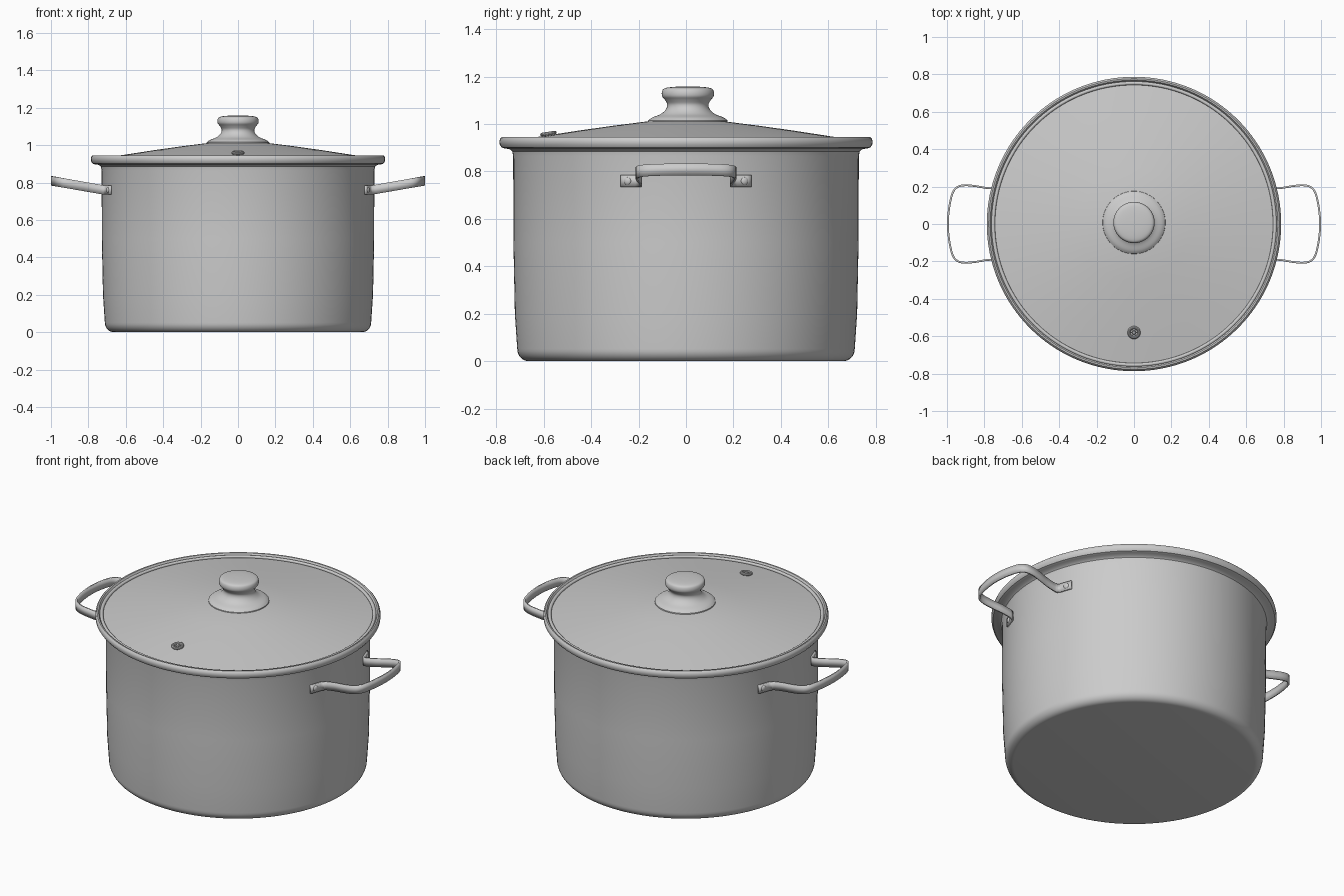
import bpy, bmesh, math
from mathutils import Vector, Matrix

if "Cube" in bpy.data.objects:
    bpy.data.objects.remove(bpy.data.objects["Cube"])


def smooth_path(pts, steps=6):
    """Catmull-Rom curve through 2D points."""
    p = [Vector(q) for q in pts]
    p = [2 * p[0] - p[1]] + p + [2 * p[-1] - p[-2]]
    out = []
    for i in range(1, len(p) - 2):
        a, b, c, d = p[i - 1:i + 3]
        for k in range(steps):
            t = k / steps
            out.append(0.5 * (2 * b + (c - a) * t + (2 * a - 5 * b + 4 * c - d) * t * t
                              + (3 * b - a - 3 * c + d) * t ** 3))
    return out + [p[-2]]


def finish(name, bm, angle=35):
    bmesh.ops.recalc_face_normals(bm, faces=bm.faces)
    mesh = bpy.data.meshes.new(name)
    bm.to_mesh(mesh)
    bm.free()
    ob = bpy.data.objects.new(name, mesh)
    bpy.context.collection.objects.link(ob)
    bpy.ops.object.select_all(action='DESELECT')
    ob.select_set(True)
    bpy.context.view_layer.objects.active = ob
    bpy.ops.object.shade_smooth_by_angle(angle=math.radians(angle))
    return ob


def lathe(name, profile, segs=128, closed=False, matrix=Matrix()):
    """Revolve an (r, z) profile around z."""
    bm = bmesh.new()
    vs = [bm.verts.new((r, 0, z)) for r, z in profile]
    es = [bm.edges.new(e) for e in zip(vs, vs[1:])]
    if closed:
        es.append(bm.edges.new((vs[-1], vs[0])))
    bmesh.ops.spin(bm, geom=vs + es, cent=(0, 0, 0), axis=(0, 0, 1),
                   angle=math.tau, steps=segs, use_merge=True)
    bmesh.ops.remove_doubles(bm, verts=bm.verts, dist=1e-5)
    bmesh.ops.transform(bm, matrix=matrix, verts=bm.verts)
    return finish(name, bm)


def mirror(ob):
    m = ob.modifiers.new("mirror", 'MIRROR')
    m.use_axis = (True, True, False)
    m.use_clip = True


# Pot body: flat base, rounded bottom edge, flared rolled rim, inner wall
corner = [(0.664 + 0.048 * math.sin(a), 0.052 - 0.052 * math.cos(a))
          for a in [math.pi / 2 * i / 8 for i in range(9)]]
rim = [(0.722, 0.2), (0.728, 0.5), (0.729, 0.865), (0.733, 0.885), (0.745, 0.895),
       (0.765, 0.897), (0.778, 0.902), (0.786, 0.914), (0.787, 0.928), (0.784, 0.939),
       (0.777, 0.946), (0.769, 0.945), (0.765, 0.938), (0.750, 0.918), (0.725, 0.905), (0.717, 0.87)]
inside = [(0.71, 0.2), (0.70, 0.06), (0.66, 0.015), (0, 0.015)]
lathe("pot_body", [(0, 0)] + corner + rim + inside)

# Lid: shallow cone with a slight dome
lathe("lid", [(0, 1.018), (0.165, 1.011), (0.3, 0.994), (0.45, 0.973), (0.6, 0.950),
              (0.75, 0.926), (0.75, 0.916), (0.6, 0.940), (0.3, 0.984), (0, 1.006)])

# Metal band around the lid edge
band = [(0.753 + 0.010 * math.cos(a), 0.930 + 0.009 * math.sin(a))
        for a in [math.tau * i / 12 for i in range(12)]]
lathe("lid_band", band, closed=True)

# Knob: flared foot, narrow neck, rounded cap
knob = smooth_path([(0.167, 1.016), (0.150, 1.028), (0.115, 1.042), (0.093, 1.062),
                    (0.087, 1.083), (0.097, 1.102), (0.109, 1.118), (0.109, 1.138),
                    (0.098, 1.151), (0.060, 1.157), (0, 1.159)], 4)
lathe("lid_knob", [(0, 1.005), (0.160, 1.006), (0.168, 1.010)] + [tuple(v) for v in knob], 64,
      matrix=Matrix.Translation((0, 0.008, 0)))

# Steam vent: ring, hub and spokes lying on the sloping lid
vent = Matrix.Translation((0, -0.58, 0.957)) @ Matrix.Rotation(0.155, 4, 'X')
ring = [(0.027 + 0.008 * math.cos(a), 0.003 + 0.008 * math.sin(a))
        for a in [math.tau * i / 10 for i in range(10)]]
lathe("vent_ring", ring, 32, closed=True, matrix=vent)
lathe("vent_hub", [(0, -0.004), (0.010, -0.004), (0.010, 0.006), (0.007, 0.009), (0, 0.009)],
      20, matrix=vent)
bm = bmesh.new()
for i in range(3):
    bmesh.ops.create_cube(bm, size=1, matrix=vent @ Matrix.Rotation(i * math.pi / 3, 4, 'Z')
                          @ Matrix.Translation((0, 0, 0.001)) @ Matrix.Diagonal((0.05, 0.006, 0.008, 1)))
finish("vent_spokes", bm)

# Handles: a flat strap; tab hugs the pot, then loops outward and slightly up
tab = [Vector((math.sqrt(0.734 ** 2 - y * y), y)) for y in (0.275, 0.255, 0.235, 0.215, 0.203)]
loop = smooth_path([(0.715, 0.194), (0.735, 0.190), (0.79, 0.193), (0.85, 0.203), (0.905, 0.207),
                    (0.945, 0.197), (0.970, 0.165), (0.986, 0.10), (0.993, 0.045), (0.995, 0)])
bm = bmesh.new()
rows = []
for x, y in tab + loop:
    z = 0.760 + max(0, x - 0.715) * 0.175
    rows.append([bm.verts.new((x, y, z + s * 0.025)) for s in (-1, 1)])
for a, b in zip(rows, rows[1:]):
    bm.faces.new((a[0], b[0], b[1], a[1]))
straps = finish("handle_straps", bm)
mirror(straps)
sol = straps.modifiers.new("thickness", 'SOLIDIFY')
sol.thickness = 0.010
sol.offset = 0

# Rivets on the handle tabs
ang = math.asin(0.247 / 0.738)
place = (Matrix.Rotation(ang, 4, 'Z') @ Matrix.Translation((0.738, 0, 0.76))
         @ Matrix.Diagonal((0.5, 1, 1, 1)))
bm = bmesh.new()
bmesh.ops.create_uvsphere(bm, u_segments=20, v_segments=12, radius=0.016, matrix=place)
mirror(finish("handle_rivets", bm, 60))
